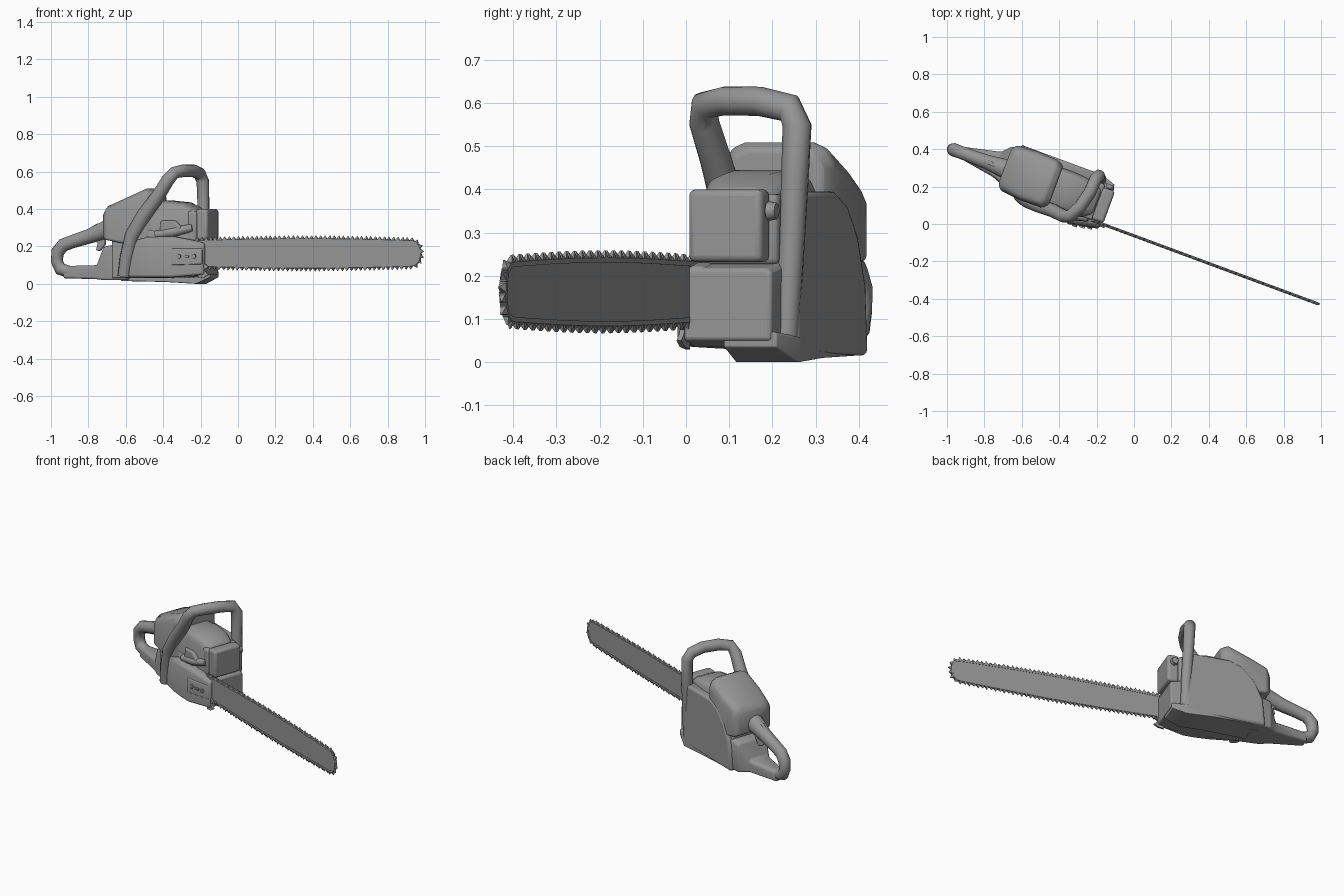
import bpy, bmesh, math
from mathutils import Matrix, Vector

if "Cube" in bpy.data.objects:
    bpy.data.objects.remove(bpy.data.objects["Cube"])

# Built in saw space (x along bar, y to starter side), then turned to its resting angle
TURN = Matrix.Rotation(math.radians(-20.3), 4, 'Z')
GREY = bpy.data.materials.new("dark_grey")
GREY.diffuse_color = (0.3, 0.3, 0.3, 1)
GREY.use_nodes = True
GREY.node_tree.nodes["Principled BSDF"].inputs["Base Color"].default_value = GREY.diffuse_color


def finish(name, bm, bevel=0.0, angle=40):
    bmesh.ops.recalc_face_normals(bm, faces=bm.faces)
    me = bpy.data.meshes.new(name)
    bm.to_mesh(me)
    bm.free()
    for p in me.polygons:
        p.use_smooth = True
    me.set_sharp_from_angle(angle=math.radians(angle))
    me.materials.append(GREY)
    ob = bpy.data.objects.new(name, me)
    bpy.context.collection.objects.link(ob)
    ob.matrix_world = TURN
    if bevel:
        m = ob.modifiers.new("bevel", 'BEVEL')
        m.width, m.segments, m.limit_method = bevel, 3, 'ANGLE'
        m.angle_limit = math.radians(35)
    return ob


def skin(bm, rings):
    rings = [[bm.verts.new(p) for p in r] for r in rings]
    for a, b in zip(rings, rings[1:]):
        for i in range(len(a)):
            j = (i + 1) % len(a)
            bm.faces.new((a[i], a[j], b[j], b[i]))
    bm.faces.new(rings[0])
    bm.faces.new(rings[-1][::-1])


def prism(name, prof, v0, v1, bevel=0.0):
    """Side profile (u, z) extruded from v0 to v1."""
    bm = bmesh.new()
    skin(bm, [[(u, v, z) for u, z in prof] for v in (v0, v1)])
    return finish(name, bm, bevel)


def loft(name, sections, c=0.04, bevel=0.012):
    """Sections (u, v0, v1, z0, z1) with chamfered top corners."""
    bm = bmesh.new()
    skin(bm, [[(u, a, z0), (u, b, z0), (u, b, z1 - c), (u, b - c * .3, z1 - c * .3),
               (u, b - c, z1), (u, a + c, z1), (u, a + c * .3, z1 - c * .3), (u, a, z1 - c)]
              for u, a, b, z0, z1 in sections])
    return finish(name, bm, bevel)


def tube(name, pts, sides=12):
    """Sweep through (x, y, z, radius)."""
    bm = bmesh.new()
    P = [Vector(p[:3]) for p in pts]
    rings, nrm = [], None
    for i, p in enumerate(P):
        t = (P[min(i + 1, len(P) - 1)] - P[max(i - 1, 0)]).normalized()
        nrm = t.orthogonal() if nrm is None else nrm
        nrm = (nrm - t * nrm.dot(t)).normalized()
        bi = t.cross(nrm)
        rings.append([p + (nrm * math.cos(a) + bi * math.sin(a)) * pts[i][3]
                      for a in (2 * math.pi * k / sides for k in range(sides))])
    skin(bm, rings)
    return finish(name, bm, 0, 50)


# Engine body, hood and rear air filter cover
loft("crankcase", [(-.70, -.06, .16, .03, .25), (-.5, -.08, .165, .03, .30),
                   (-.26, -.08, .155, .035, .235), (-.165, -.078, .148, .05, .217)], .012)
loft("cylinder_hood", [(-.56, -.075, .15, .2, .43), (-.40, -.075, .15, .2, .445),
                       (-.30, -.068, .145, .2, .435), (-.225, -.05, .13, .2, .40)], .05)
loft("filter_cover", [(-.755, -.05, .15, .25, .385), (-.73, -.08, .178, .235, .415),
                      (-.62, -.092, .185, .215, .46), (-.50, -.09, .18, .23, .512),
                      (-.462, -.07, .16, .26, .495)], .05)

# Starter side cover
prism("starter_cover", [(-.24, .02), (-.24, .37), (-.28, .395), (-.5, .395), (-.58, .365),
                        (-.65, .29), (-.70, .18), (-.715, .015)], .10, .188, .015)

# Clutch side cover with bar plate and nuts
loft("clutch_cover", [(-.63, -.07, 0, .045, .19), (-.58, -.09, 0, .035, .245),
                      (-.48, -.11, 0, .035, .25), (-.40, -.118, 0, .035, .253),
                      (-.33, -.118, 0, .035, .253), (-.165, -.084, 0, .05, .22)], .025)
loft("bar_plate", [(-.335, -.124, -.09, .10, .19), (-.172, -.09, -.06, .105, .19)], .008, .004)
for i, (u, v) in enumerate(((-.295, -.116), (-.215, -.1))):
    tube(f"bar_nut_{i + 1}", [(u, v + .02, .147, .014), (u, v - .008, .147, .014)], 6)
prism("adjuster_slot", [(-.27, .14), (-.24, .14), (-.24, .152), (-.27, .152)], -.116, -.09)

# Belly plate and bumper spikes
loft("belly_plate", [(-.66, .0, .175, .015, .06), (-.42, .02, .185, .01, .06),
                     (-.25, .03, .188, .0, .06), (-.17, .03, .16, .035, .07)], .005, .006)
spikes = [(-.2, .03)]
for k in range(2):
    spikes += [(-.165, .035 + k * .04), (-.142, .05 + k * .04), (-.16, .066 + k * .04)]
prism("bumper_spikes", spikes + [(-.2, .12)], -.076, -.064)

# Muffler: back plate, cap and side knob
for name, u0, u1, v0, v1, z0, z1 in (("muffler_plate", -.27, -.215, -.06, .145, .225, .39),
                                     ("muffler_cap", -.222, -.155, -.054, .128, .232, .4)):
    prism(name, [(u0, z0), (u1, z0), (u1, z1), (u0, z1)], v0, v1, .015)
tube("muffler_knob", [(-.19, .11, .35, .012), (-.19, .131, .35, .012),
                      (-.19, .133, .35, .023), (-.19, .154, .35, .019)], 8)

# Controls in the recess on the clutch side
prism("choke_block", [(-.42, .25), (-.34, .25), (-.29, .30), (-.33, .34), (-.41, .34)], -.088, -.05, .01)
tube("brake_lever", [(-.44, -.075, .262, .022), (-.33, -.072, .28, .026), (-.24, -.055, .30, .02)], 8)

# Rear handle: lower arm, grip loop, trigger and lockout
HV = .038
loft("rear_base", [(-.62, -.05, .182, .02, .22), (-.755, -.04, .162, .02, .20),
                   (-.80, -.025, .115, .025, .10), (-1.0, .008, .07, .03, .095)], .02)
grip = [(-.68, .305, .07), (-.76, .29, .052), (-.85, .258, .04), (-.95, .228, .036),
        (-1.01, .208, .036), (-1.042, .17, .036), (-1.047, .12, .033), (-1.027, .08, .035),
        (-.97, .062, .034), (-.88, .06, .033)]
tube("rear_grip", [(u, HV, z, r) for u, z, r in grip])
prism("trigger", [(-.86, .235), (-.77, .26), (-.77, .21), (-.80, .175), (-.82, .18), (-.81, .22)],
      HV - .015, HV + .015, .006)
prism("lockout", [(-.93, .258), (-.79, .30), (-.79, .328), (-.82, .32)], HV - .01, HV + .01, .005)

# Front wrap handle (points read in world space)
wrap = [(-.61, .15, .04, .034), (-.595, .14, .14, .037), (-.565, .122, .26, .039),
        (-.50, .095, .37, .039), (-.43, .07, .465, .037), (-.375, .042, .555, .035),
        (-.34, .043, .595, .033), (-.29, .09, .605, .034), (-.235, .17, .604, .034),
        (-.205, .24, .588, .034), (-.188, .257, .548, .034), (-.185, .252, .42, .032),
        (-.178, .243, .24, .030), (-.178, .232, .05, .028)]
back = TURN.inverted()
tube("front_handle", [(*(back @ Vector(p[:3])), p[3]) for p in wrap])

# Guide bar outline: bellied edges with a blunt rounded nose
BV, BZ = -.059, .163
N = 40
top = []
for i in range(N + 1):
    t = i / N
    top.append((-.21 + 1.215 * t, .064 + .010 * math.sin(math.pi * t)))
for k in range(1, 9):
    a = math.pi / 2 * k / 8
    top.append((1.005 + .055 * math.sin(a) ** .9, .064 * math.cos(a) ** .9 if k < 8 else 0))
outline = [(u, BZ + h) for u, h in top] + [(u, BZ - h) for u, h in reversed(top[:-1])]
prism("guide_bar", outline, BV - .006, BV + .006)

# Saw chain: thin links with pointed teeth marching round the bar edge
bm = bmesh.new()
pitch, left = .026, 0.0
count = 0
for (u0, z0), (u1, z1) in zip(outline, outline[1:]):
    a, d = Vector((u0, z0)), Vector((u1 - u0, z1 - z0))
    seg = d.length
    d.normalize()
    n = Vector((-d.y, d.x))
    while left < seg:
        p = a + d * left
        side = .003 if count % 2 else -.003
        rings = []
        # link bar, then the tooth narrowing to a point
        for h, s0, s1, w, o in ((-.006, -.5, .5, .008, 0), (.005, -.5, .5, .008, 0),
                                (.006, -.38, .38, .007, 0), (.022, .02, .06, .0015, side)):
            q0, q1 = p + d * s0 * pitch + n * h, p + d * s1 * pitch + n * h
            rings.append([(q0.x, BV + o - w, q0.y), (q1.x, BV + o - w, q1.y),
                          (q1.x, BV + o + w, q1.y), (q0.x, BV + o + w, q0.y)])
        skin(bm, rings)
        count += 1
        left += pitch
    left -= seg
finish("saw_chain", bm, 0, 20)
